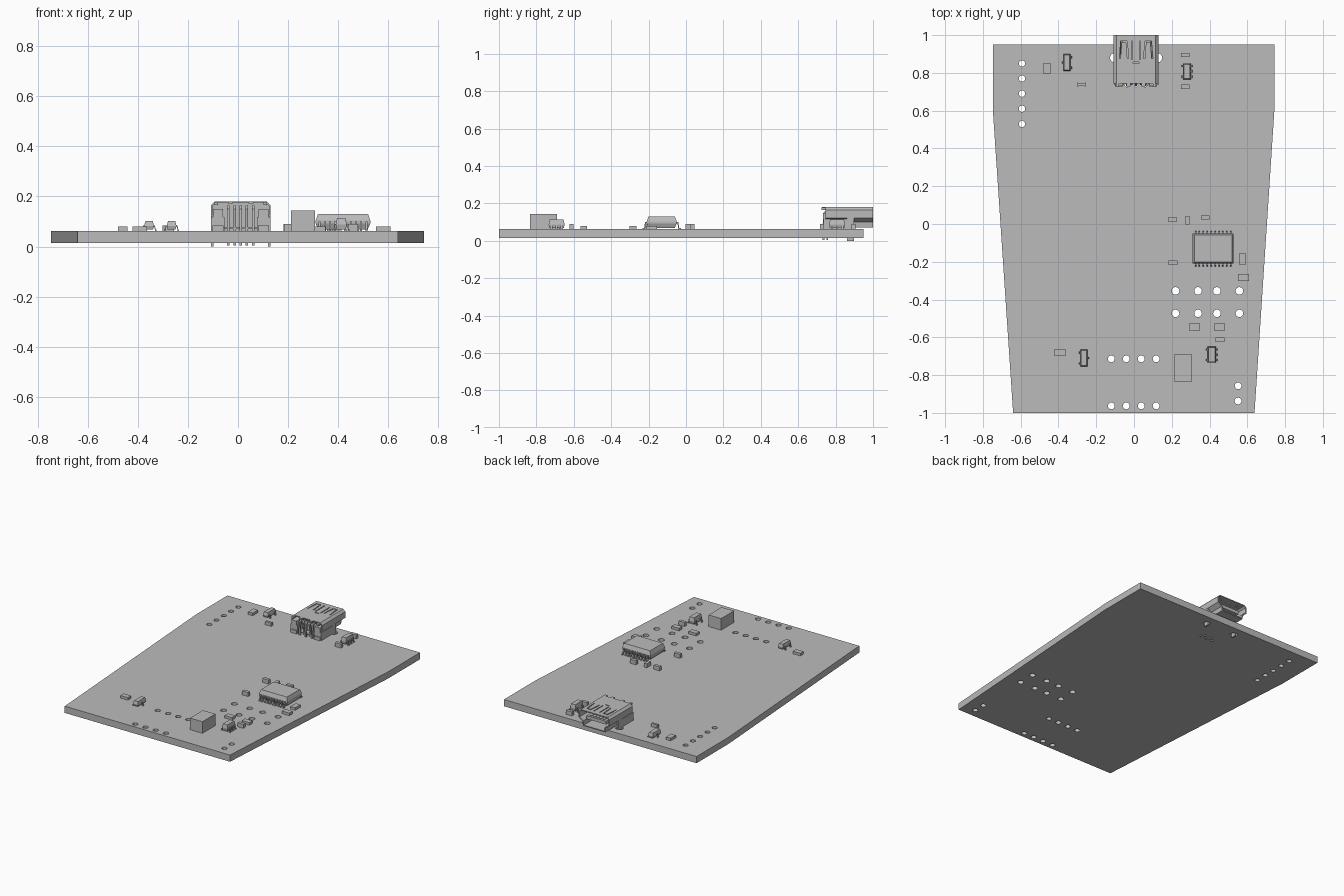
import bpy, bmesh
from mathutils import Matrix

if "Cube" in bpy.data.objects:
    bpy.data.objects.remove(bpy.data.objects["Cube"])

GREY = (0.5, 0.5, 0.5, 1)
mat = bpy.data.materials.new("plain grey")
mat.use_nodes = True
mat.diffuse_color = GREY
mat.node_tree.nodes["Principled BSDF"].inputs["Base Color"].default_value = GREY

Z0, Z1 = 0.015, 0.062      # board underside and top


def finish(name, bm):
    bmesh.ops.recalc_face_normals(bm, faces=bm.faces)
    me = bpy.data.meshes.new(name)
    bm.to_mesh(me)
    bm.free()
    me.materials.append(mat)
    ob = bpy.data.objects.new(name, me)
    bpy.context.collection.objects.link(ob)
    return ob


def bridge(bm, loops, caps=True):
    n = len(loops[0])
    for a, b in zip(loops, loops[1:]):
        for i in range(n):
            bm.faces.new((a[i], a[(i + 1) % n], b[(i + 1) % n], b[i]))
    if caps:
        bm.faces.new(loops[0])
        bm.faces.new(loops[-1])


def prism(bm, pts, place, lo, hi):
    """Extrude a 2D outline; place(u, v, w) maps it into space."""
    bridge(bm, [[bm.verts.new(place(u, v, w)) for u, v in pts] for w in (lo, hi)])


def box(bm, x0, x1, y0, y1, z0, z1):
    prism(bm, [(x0, y0), (x1, y0), (x1, y1), (x0, y1)], lambda u, v, w: (u, v, w), z0, z1)


def moulded(bm, cx, cy, w, d, levels):
    """Rectangular body through (height, inset) levels."""
    loops = []
    for z, i in levels:
        a, b = w / 2 - i, d / 2 - i
        loops.append([bm.verts.new((cx + sx * a, cy + sy * b, z))
                      for sx, sy in ((-1, -1), (1, -1), (1, 1), (-1, 1))])
    bridge(bm, loops)


def gull_pin(bm, cx, cy, along_x, s, start, end, h, width):
    """Bent lead running outward from the body to the board."""
    t, g = 0.006, end - start
    pts = [(start - .006, h), (start + g * .4, h), (start + g * .6, Z1 + t), (end, Z1 + t),
           (end, Z1), (start + g * .4, Z1), (start + g * .2, h - t), (start - .006, h - t)]
    if along_x:
        place = lambda u, v, w: (cx + s * u, cy + w, v)
    else:
        place = lambda u, v, w: (cx + w, cy + s * u, v)
    prism(bm, pts, place, -width / 2, width / 2)


def cut(target, cutter):
    cutter.hide_render = True
    m = target.modifiers.new("cut", "BOOLEAN")
    m.object, m.operation, m.solver = cutter, "DIFFERENCE", "EXACT"
    bpy.context.view_layer.objects.active = target
    bpy.ops.object.modifier_apply(modifier=m.name)
    bpy.data.objects.remove(cutter)


# Tapered board
bm = bmesh.new()
prism(bm, [(-.64, -1), (.638, -1), (.743, .6), (.743, .95), (-.747, .95), (-.747, .6)],
      lambda u, v, w: (u, v, w), Z0, Z1)
board = finish("board", bm)

# Connector layout
CX = .011
PINS = [CX + (i - 2) * .0245 for i in range(5)]
PIN_Y = [.735 + .02 * (i % 2) for i in range(5)]

# Drilled holes
holes = [(-.593, .85 - .08 * i, .017) for i in range(5)]
holes += [(x, y, .02) for x in (.22, .339, .439, .558) for y in (-.354, -.473)]
holes += [(-.12 + .079 * i, y, .018) for i in range(4) for y in (-.714, -.963)]
holes += [(.551, y, .018) for y in (-.857, -.937)]
holes += [(x, y, .009) for x, y in zip(PINS, PIN_Y)]
holes += [(CX + s * .113, .88, .025) for s in (-1, 1)]
bm = bmesh.new()
for x, y, r in holes:
    bmesh.ops.create_cone(bm, cap_ends=True, segments=16, radius1=r, radius2=r, depth=.2,
                          matrix=Matrix.Translation((x, y, .04)))
cut(board, finish("hole_cutter", bm))

# Small two-terminal parts: x, y, lying along x?, large?
passives = [(-.46, .823, 0, 1), (.272, .895, 1, 0), (.272, .727, 1, 0),
            (.204, .023, 1, 0), (.284, .02, 0, 0), (.378, .034, 1, 0), (.206, -.205, 1, 0),
            (.574, -.185, 0, 1), (.579, -.283, 1, 1), (.32, -.546, 1, 1), (.453, -.546, 1, 1),
            (.455, -.613, 1, 0), (-.392, -.68, 1, 1)]
bm = bmesh.new()
for x, y, flat, large in passives:
    a, b, h = (.029, .018, .08) if large else (.023, .011, .09)
    if not flat:
        a, b = b, a
    box(bm, x - a, x + a, y - b, y + b, Z1, h)
finish("chip_components", bm)

# Waisted component
bm = bmesh.new()
x, y = -.278, .738
prism(bm, [(x + u, y + v) for u, v in ((-.023, -.011), (-.012, -.007), (.012, -.007), (.023, -.011),
                                       (.023, .011), (.012, .007), (-.012, .007), (-.023, .011))],
      lambda u, v, w: (u, v, w), Z1, .085)
finish("waisted_component", bm)


# Small leaded packages: left and right lead offsets along y
def package(name, cx, cy, w, d, top, reach, left, right):
    bm = bmesh.new()
    mid = (Z1 + top) / 2
    moulded(bm, cx, cy, w, d, [(Z1 + .006, .004), (mid, 0), (top, .005)])
    for s, rows in ((-1, left), (1, right)):
        for o in rows:
            gull_pin(bm, cx, cy + o, True, s, w / 2, reach, mid + .003, .012)
    finish(name, bm)


package("transistor_rear", -.355, .855, .039, .09, .102, .03, (0,), (-.028, .028))
package("transistor_front", -.265, -.71, .039, .09, .102, .03, (-.028, .028), (0,))
package("regulator_rear", .28, .808, .042, .085, .113, .035, (-.028, .028), (-.028, 0, .028))
package("regulator_front", .412, -.692, .044, .085, .113, .036, (-.028, .028), (-.028, 0, .028))

# Main chip with two rows of leads
bm = bmesh.new()
moulded(bm, .419, -.13, .218, .16, [(.069, .01), (.092, 0), (.104, 0), (.13, .009)])
for s in (-1, 1):
    for i in range(10):
        gull_pin(bm, .419 + (i - 4.5) * .0207, -.13, False, s, .08, .103, .1, .008)
finish("main_chip", bm)

# Tall block
bm = bmesh.new()
box(bm, .212, .308, -.833, -.69, Z1, .143)
finish("tall_block", bm)

# Connector shell: hollow tube with a stepped mouth
HALF = [(.086, .07), (.09, .1), (.119, .122), (.119, .165), (.104, .18)]
INNER = [(.079, .077), (.083, .105), (.112, .126), (.112, .162), (.1, .173)]


def mirrored(half):
    return [(CX + u, v) for u, v in half] + [(CX - u, v) for u, v in reversed(half)]


bm = bmesh.new()
loops = [[bm.verts.new((u, y, v)) for u, v in mirrored(p)]
         for p, y in ((HALF, 1), (HALF, .745), (INNER, .745), (INNER, 1), )]
bridge(bm, loops + [loops[0]], caps=False)
shell = finish("connector_shell", bm)

# Spring slots in the top of the shell
bm = bmesh.new()
slot = lambda u, v, w: (u, v, w)
for s in (-1, 1):
    for a, b in ((.047, .04), (.075, .083)):
        prism(bm, [(CX + s * a, .97), (CX + s * (a + .006), .97),
                   (CX + s * (b + .006), .875), (CX + s * b, .875)], slot, .168, .2)
    box(bm, *sorted((CX + s * .054, CX + s * .074)), .962, .969, .168, .2)
    box(bm, *sorted((CX + s * .018, CX + s * .024)), .87, .97, .168, .2)
box(bm, CX - .015, CX + .015, .85, .857, .168, .2)
cut(shell, finish("slot_cutter", bm))

# Insulator: inner wall, tongue and side cheeks
bm = bmesh.new()
prism(bm, mirrored(INNER), lambda u, v, w: (u, w, v), .79, .83)
box(bm, CX - .075, CX + .075, .83, .975, .112, .135)
for s in (-1, 1):
    box(bm, *sorted((CX + s * .065, CX + s * .118)), .735, .86, Z1, .118)
    box(bm, *sorted((CX + s * .068, CX + s * .112)), .728, .75, Z1, .085)
    box(bm, *sorted((CX + s * .07, CX + s * .11)), .732, .79, .118, .15)
box(bm, CX - .065, CX + .065, .79, .88, Z1, .09)
finish("connector_insulator", bm)

# Contacts: tongue strips, then bent tails through the board
bm = bmesh.new()
for x, y in zip(PINS, PIN_Y):
    box(bm, x - .006, x + .006, .83, .965, .135, .139)
    prism(bm, [(.8, .163), (.75, .163), (.735, .15), (y - .005, .075), (y - .005, .005),
               (y + .005, .005), (y + .005, .08), (.748, .145), (.757, .153), (.8, .153)],
          lambda u, v, w: (w, u, v), x - .005, x + .005)
finish("connector_contacts", bm)

# Anchor tabs through the board slots, and the rear shell lips
bm = bmesh.new()
for s in (-1, 1):
    box(bm, *sorted((CX + s * .108, CX + s * .118)), .862, .898, 0, .13)
    box(bm, *sorted((CX + s * .09, CX + s * .105)), .724, .746, .165, .178)
    box(bm, *sorted((CX + s * .03, CX + s * .05)), .728, .746, .172, .18)
finish("connector_tabs", bm)
